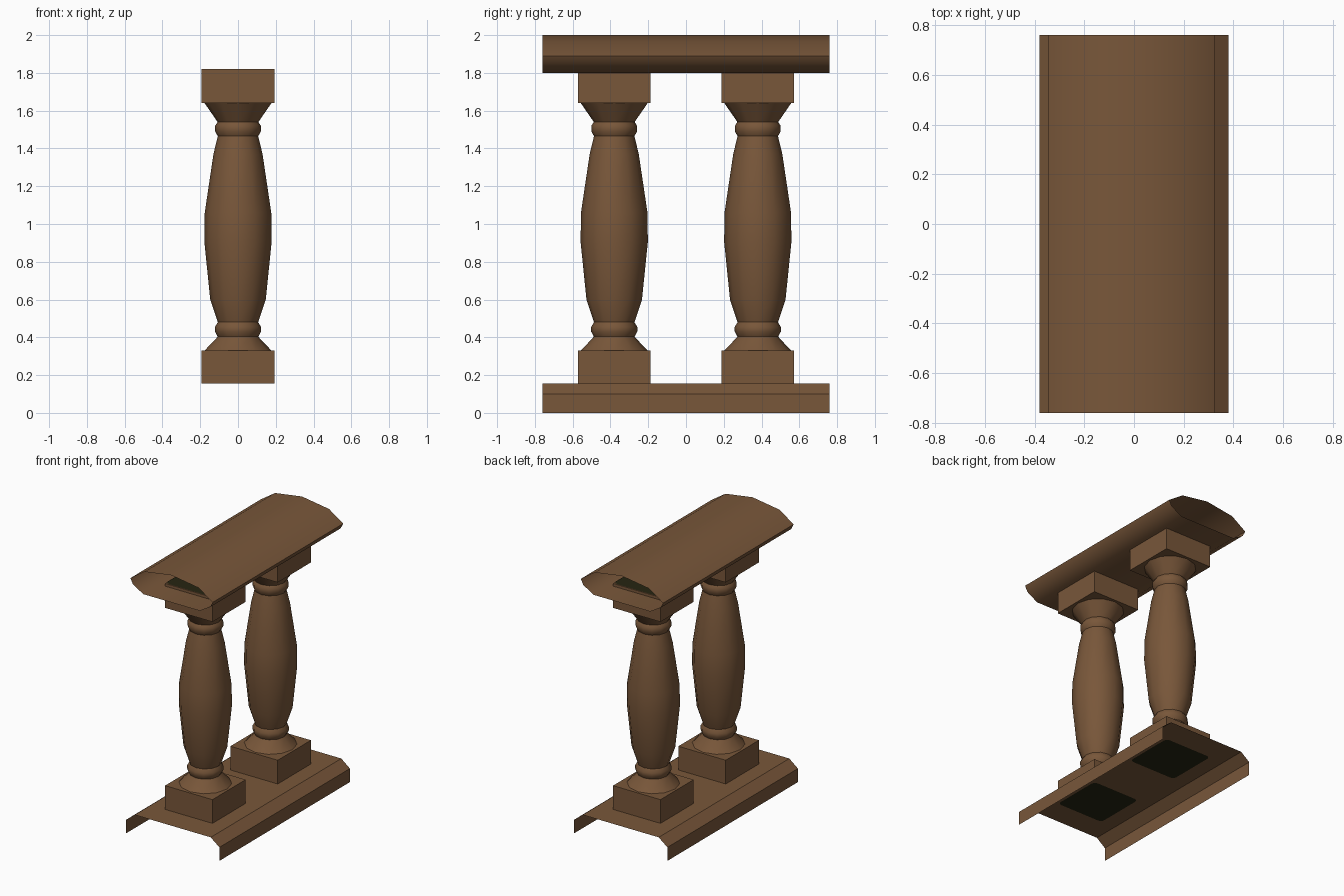
import bpy, bmesh, math

cube = bpy.data.objects.get("Cube")
if cube:
    bpy.data.objects.remove(cube, do_unlink=True)


def material(name, color):
    mat = bpy.data.materials.new(name)
    mat.use_nodes = True
    mat.diffuse_color = color
    mat.node_tree.nodes["Principled BSDF"].inputs["Base Color"].default_value = color
    return mat


WOOD = material("brown wood", (0.19, 0.095, 0.042, 1))
DARK = material("dark olive", (0.019, 0.018, 0.006, 1))


def finish(bm, name, mat, angle=None):
    mesh = bpy.data.meshes.new(name)
    bm.to_mesh(mesh)
    bm.free()
    mesh.materials.append(mat)
    obj = bpy.data.objects.new(name, mesh)
    bpy.context.collection.objects.link(obj)
    if angle:
        bpy.ops.object.select_all(action='DESELECT')
        obj.select_set(True)
        bpy.context.view_layer.objects.active = obj
        bpy.ops.object.shade_smooth_by_angle(angle=math.radians(angle))
    return obj


def sheet(name, profile, closed, angle=None):
    """Extrude an x-z profile along y into an open-ended sheet."""
    bm = bmesh.new()
    rows = [[bm.verts.new((x, y, z)) for x, z in profile] for y in (-0.76, 0.76)]
    count = len(profile)
    for i in range(count if closed else count - 1):
        j = (i + 1) % count
        bm.faces.new((rows[0][i], rows[0][j], rows[1][j], rows[1][i]))
    return finish(bm, name, WOOD, angle)


def block(name, y, low, high):
    bm = bmesh.new()
    bmesh.ops.create_cube(bm, size=1)
    for v in bm.verts:
        v.co = (v.co.x * 0.386, y + v.co.y * 0.386, low + (v.co.z + 0.5) * (high - low))
    finish(bm, name, WOOD)


def cap(name, y, z, up):
    """Thin dark square with clipped corners."""
    bm = bmesh.new()
    bmesh.ops.create_grid(bm, x_segments=1, y_segments=1, size=0.192)
    bmesh.ops.bevel(bm, geom=bm.verts[:], offset=0.03, segments=3,
                    profile=0.5, affect='VERTICES')
    bmesh.ops.translate(bm, vec=(0, y, z), verts=bm.verts)
    if not up:
        bmesh.ops.reverse_faces(bm, faces=bm.faces)
    finish(bm, name, DARK)


def turned(name, y, profile, sides=12):
    """Stack rings of (radius, height) into a turned shaft."""
    bm = bmesh.new()
    rings = []
    for r, z in profile:
        angles = [2 * math.pi * k / sides for k in range(sides)]
        rings.append([bm.verts.new((r * math.cos(a), y + r * math.sin(a), z)) for a in angles])
    for a, b in zip(rings, rings[1:]):
        for k in range(sides):
            n = (k + 1) % sides
            bm.faces.new((a[k], a[n], b[n], b[k]))
    finish(bm, name, WOOD, 40)


# Folded base and hollow handrail
sheet("base_plate", [(0.38, 0), (0.38, 0.1), (0.31, 0.155),
                     (-0.31, 0.155), (-0.38, 0.1), (-0.38, 0)], False)
half = [(0.23, 1.80), (0.315, 1.85), (0.335, 1.89), (0.22, 1.967)]
rail = half + [(0, 2.0)] + [(-x, z) for x, z in reversed(half)]
sheet("handrail", [(x - 0.01, z) for x, z in rail], True, 60)

# Two balusters: plinth, turned shaft and top block
shaft = [(0.177, 0.33), (0.115, 0.395), (0.108, 0.405), (0.122, 0.43), (0.122, 0.455),
         (0.107, 0.48), (0.147, 0.60), (0.178, 0.905), (0.176, 1.06), (0.13, 1.37),
         (0.107, 1.465), (0.121, 1.49), (0.121, 1.52), (0.108, 1.54), (0.177, 1.64)]
for side, y in (("front", -0.38), ("back", 0.38)):
    block(side + "_plinth", y, 0.155, 0.33)
    turned(side + "_baluster", y, shaft)
    block(side + "_top_block", y, 1.64, 1.82)
    cap(side + "_plinth_underside", y, 0.152, False)
    cap(side + "_block_top", y, 1.823, True)
